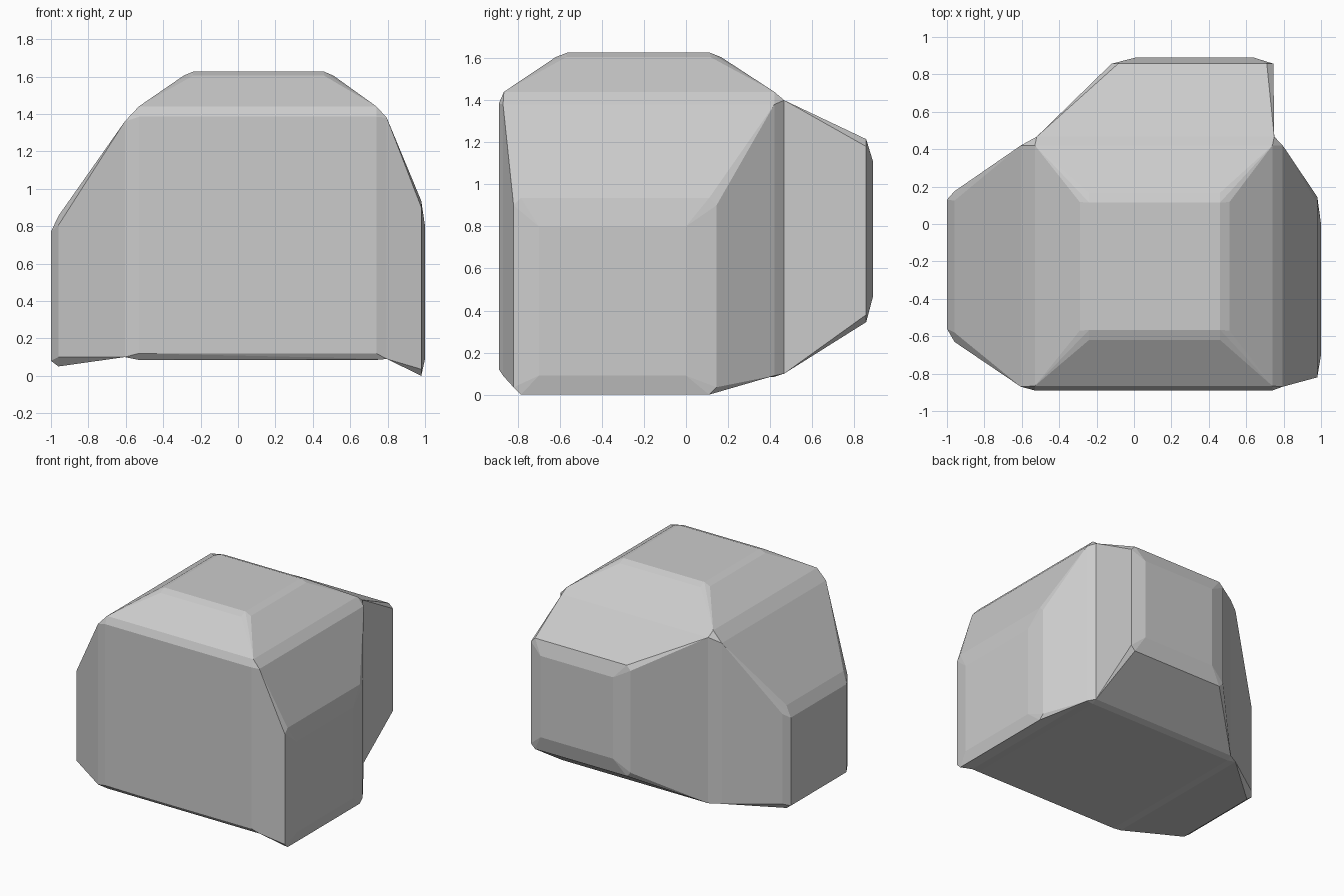
import bpy, bmesh, math

if "Cube" in bpy.data.objects:
    bpy.data.objects.remove(bpy.data.objects["Cube"])

# Each side: axis, base depth, base rectangle (min/max of the other two axes),
# then for raised sides: ring depth, ring rectangle, cap depth, cap rectangle, corner cut
SIDES = [
    (2, 1.44, (-.53, .74, -.866, .42), 1.605, (-.29, .51, -.62, .167), 1.626, (-.24, .46, -.566, .115), .05),  # top
    (0, -.605, (-.87, .42, .10, 1.36), -.96, (-.63, .175, .05, .855), -1.0, (-.56, .13, .08, .77), .05),       # left
    (0, .795, (-.87, .42, .09, 1.38), .98, (-.82, .145, .0, .935), 1.0, (-.70, .0, .09, .80), .035),           # right
    (1, .467, (-.52, .75, .10, 1.40), .857, (-.12, .745, .345, 1.215), .89, (.01, .64, .469, 1.107), .035),    # back
    (1, -.89, (-.53, .74, .12, 1.385)),                                                                        # front
    (2, .085, (-.53, .74, -.86, .42)),                                                                         # bottom
]


def place(axis, depth, u, v):
    p = [u, v]
    p.insert(axis, depth)
    return p


def rect(axis, depth, r, cut=0):
    """Corners of a rectangle, each split in two when the corners are cut."""
    a, b, c, d = r
    pts = []
    for u, su in ((a, 1), (b, -1)):
        for v, sv in ((c, 1), (d, -1)):
            if cut:
                pts += [place(axis, depth, u + su * cut, v), place(axis, depth, u, v + sv * cut)]
            else:
                pts.append(place(axis, depth, u, v))
    return pts


def hull(bm, pts, open_sides):
    """Convex piece, left open on the given (axis, depth) planes."""
    verts = [bm.verts.new(p) for p in pts]
    res = bmesh.ops.convex_hull(bm, input=verts)
    faces = {g for g in res["geom"] if isinstance(g, bmesh.types.BMFace)}
    gone = [f for f in faces if any(all(abs(v.co[ax] - d) < 1e-5 for v in f.verts)
                                    for ax, d in open_sides)]
    bmesh.ops.delete(bm, geom=gone, context='FACES')


bm = bmesh.new()
raised = [s for s in SIDES if len(s) > 3]

# chamfered core block
hull(bm, [p for s in SIDES for p in rect(s[0], s[1], s[2])], [(s[0], s[1]) for s in raised])

# tapered, bevelled bulges on four sides
for ax, d0, r0, d1, r1, d2, r2, cut in raised:
    hull(bm, rect(ax, d0, r0) + rect(ax, d1, r1, cut) + rect(ax, d2, r2), [(ax, d0)])

# weld into one closed surface
bmesh.ops.delete(bm, geom=[v for v in bm.verts if not v.link_faces], context='VERTS')
bmesh.ops.remove_doubles(bm, verts=bm.verts[:], dist=1e-4)
bmesh.ops.dissolve_limit(bm, angle_limit=math.radians(1), verts=bm.verts[:], edges=bm.edges[:])
bmesh.ops.recalc_face_normals(bm, faces=bm.faces[:])

mesh = bpy.data.meshes.new("rock")
bm.to_mesh(mesh)
bm.free()
bpy.context.collection.objects.link(bpy.data.objects.new("rock", mesh))
